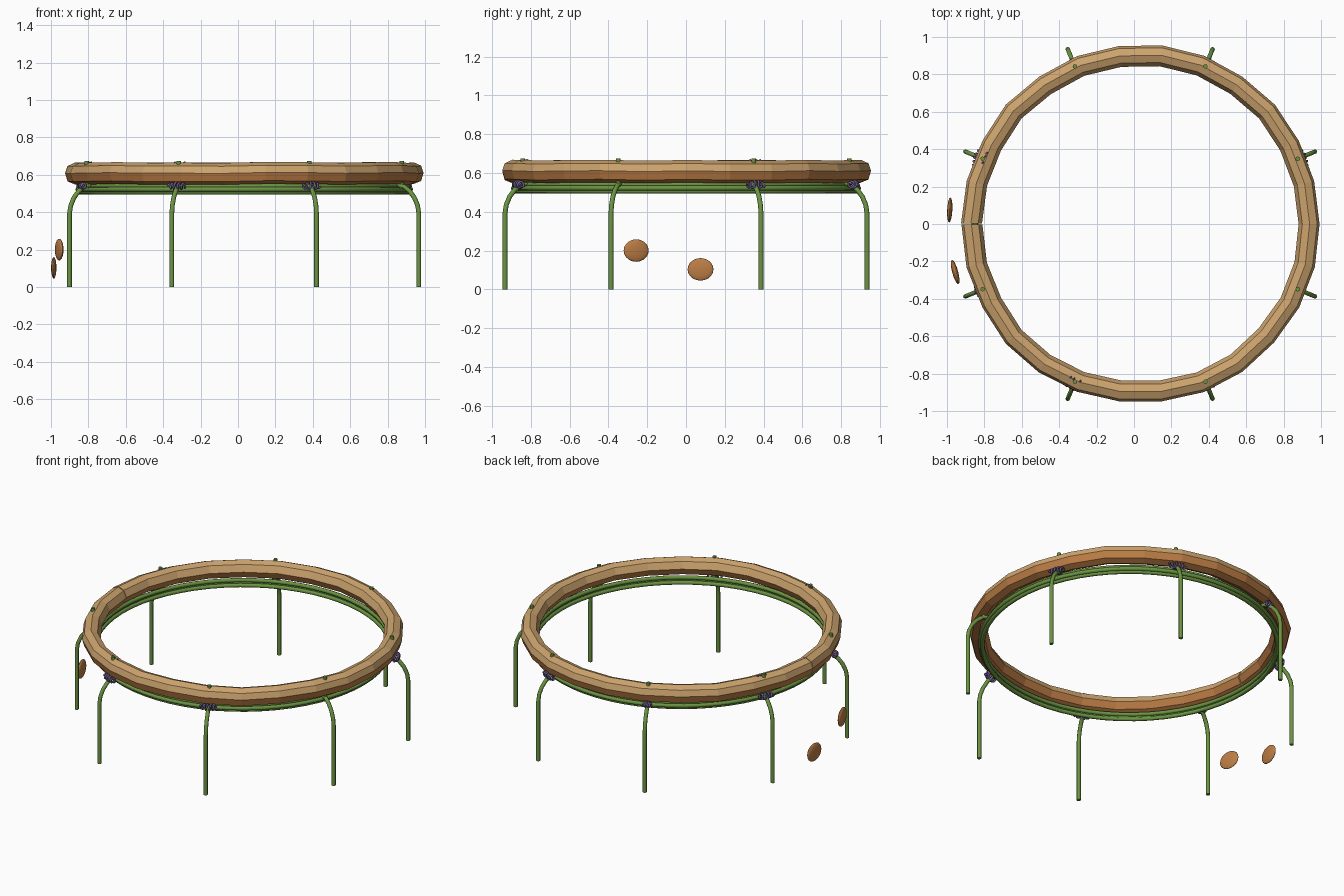
import bpy, bmesh, math, random
from mathutils import Vector

random.seed(4)
old = bpy.data.objects.get("Cube")
if old:
    bpy.data.objects.remove(old)

CX = 0.033                      # centre of the hoop
LEG_ANGLES = [22.5 + 45 * k for k in range(8)]


def material(name, srgb):
    col = [c / 12.92 if c < 0.04 else ((c + 0.055) / 1.055) ** 2.4 for c in srgb] + [1]
    m = bpy.data.materials.new(name)
    m.use_nodes = True
    m.diffuse_color = col
    m.node_tree.nodes["Principled BSDF"].inputs["Base Color"].default_value = col
    return m


TAN = material("tan wood", (0.80, 0.64, 0.43))
BROWN = material("orange brown wood", (0.74, 0.49, 0.27))
GREEN = material("stem green", (0.42, 0.58, 0.26))
PURPLE = material("tie purple", (0.46, 0.38, 0.60))


def polar(r, deg, z):
    a = math.radians(deg)
    return Vector((CX + r * math.cos(a), r * math.sin(a), z))


def mesh_object(name, bm, mats):
    me = bpy.data.meshes.new(name)
    bm.to_mesh(me)
    bm.free()
    for m in mats:
        me.materials.append(m)
    ob = bpy.data.objects.new(name, me)
    bpy.context.collection.objects.link(ob)
    return ob


def tube(name, points, radius, mat, closed=False, sides=2):
    cu = bpy.data.curves.new(name, 'CURVE')
    cu.dimensions = '3D'
    cu.bevel_depth = radius
    cu.bevel_resolution = sides
    cu.use_fill_caps = True
    sp = cu.splines.new('POLY')
    sp.points.add(len(points) - 1)
    for p, co in zip(sp.points, points):
        p.co = (*co, 1)
    sp.use_cyclic_u = closed
    sp.use_smooth = True
    cu.materials.append(mat)
    ob = bpy.data.objects.new(name, cu)
    bpy.context.collection.objects.link(ob)
    bpy.ops.object.select_all(action='DESELECT')
    ob.select_set(True)
    bpy.context.view_layer.objects.active = ob
    bpy.ops.object.convert(target='MESH')
    return ob


# Faceted wooden hoop, open at a narrow seam on the -x side
profile = [(0.958, 0.61), (0.945, 0.648), (0.905, 0.666), (0.866, 0.652),
           (0.846, 0.61), (0.866, 0.568), (0.905, 0.55), (0.945, 0.566)]
bm = bmesh.new()
sections = []
STEPS = 26
for i in range(STEPS + 1):
    deg = -179.8 + 359.6 * i / STEPS
    dr, dz = random.uniform(-.005, .005), random.uniform(-.003, .003)
    sections.append([bm.verts.new(polar(r + dr, deg, z + dz)) for r, z in profile])
n = len(profile)
for a, b in zip(sections, sections[1:]):
    for k in range(n):
        j = (k + 1) % n
        face = bm.faces.new((a[k], b[k], b[j], a[j]))
        face.material_index = 0 if k < 4 else 1      # upper half tan, lower half brown
bm.faces.new(sections[0])
bm.faces.new(sections[-1][::-1])
bmesh.ops.recalc_face_normals(bm, faces=bm.faces)
mesh_object("wooden_hoop", bm, [TAN, BROWN])

# Bundle of green stems under the hoop
for i, (r, z) in enumerate([(0.880, 0.54), (0.890, 0.522), (0.878, 0.507)]):
    tube(f"stem_ring_{i + 1}", [polar(r, d, z) for d in range(0, 360, 6)], 0.013, GREEN, True)

# Bent legs, each with a pin through the hoop
leg_path = [(1.011, 0), (1.011, 0.2), (1.011, 0.39), (1.004, 0.435), (0.985, 0.478),
            (0.957, 0.513), (0.925, 0.537), (0.885, 0.548)]
for i, deg in enumerate(LEG_ANGLES):
    tube(f"leg_{i + 1}", [polar(r, deg, z) for r, z in leg_path], 0.0125, GREEN)
    tube(f"pin_{i + 1}", [polar(0.912, deg, z) for z in (0.53, 0.675)], 0.012, GREEN)

# Purple cord coiled round the joints
tie_sizes = [1, 1, 0.5, 1, 0.5, 1, 1, 0]
for i, (deg, size) in enumerate(zip(LEG_ANGLES, tie_sizes)):
    if not size:
        continue
    turns, pts = 5, []
    for s in range(turns * 10 + 1):
        t = s / (turns * 10)
        a = t * turns * math.tau
        rad = 0.010 + 0.009 * size * math.sin(math.pi * t) + random.uniform(-.002, .002)
        pts.append(polar(0.937 + rad * math.cos(a), deg + (t - 0.5) * 6.2 * size,
                         0.54 + rad * math.sin(a)))
    tube(f"cord_tie_{i + 1}", pts, 0.006, PURPLE, sides=1)

# Loose cord ends showing on top of the hoop at two joints
for i, deg in enumerate((157.5, 247.5)):
    for k in (-2, -0.8, 1.5):
        p = polar(0.905, deg + k, 0.663)
        tube(f"cord_end_{i + 1}", [p, p + Vector((0.008, 0.008, 0.005))], 0.004, PURPLE, sides=1)

# Two flat seeds beside the legs
for i, (loc, half, turn) in enumerate([((-0.956, -0.257, 0.20), 0.016, 15),
                                       ((-0.985, 0.075, 0.103), 0.014, -3)]):
    bm = bmesh.new()
    bmesh.ops.create_uvsphere(bm, u_segments=16, v_segments=10, radius=1)
    ob = mesh_object(f"seed_{i + 1}", bm, [BROWN])
    ob.scale = (half, 0.067, 0.058)
    ob.rotation_euler = (0, 0, math.radians(turn))
    ob.location = loc
    for p in ob.data.polygons:
        p.use_smooth = True
